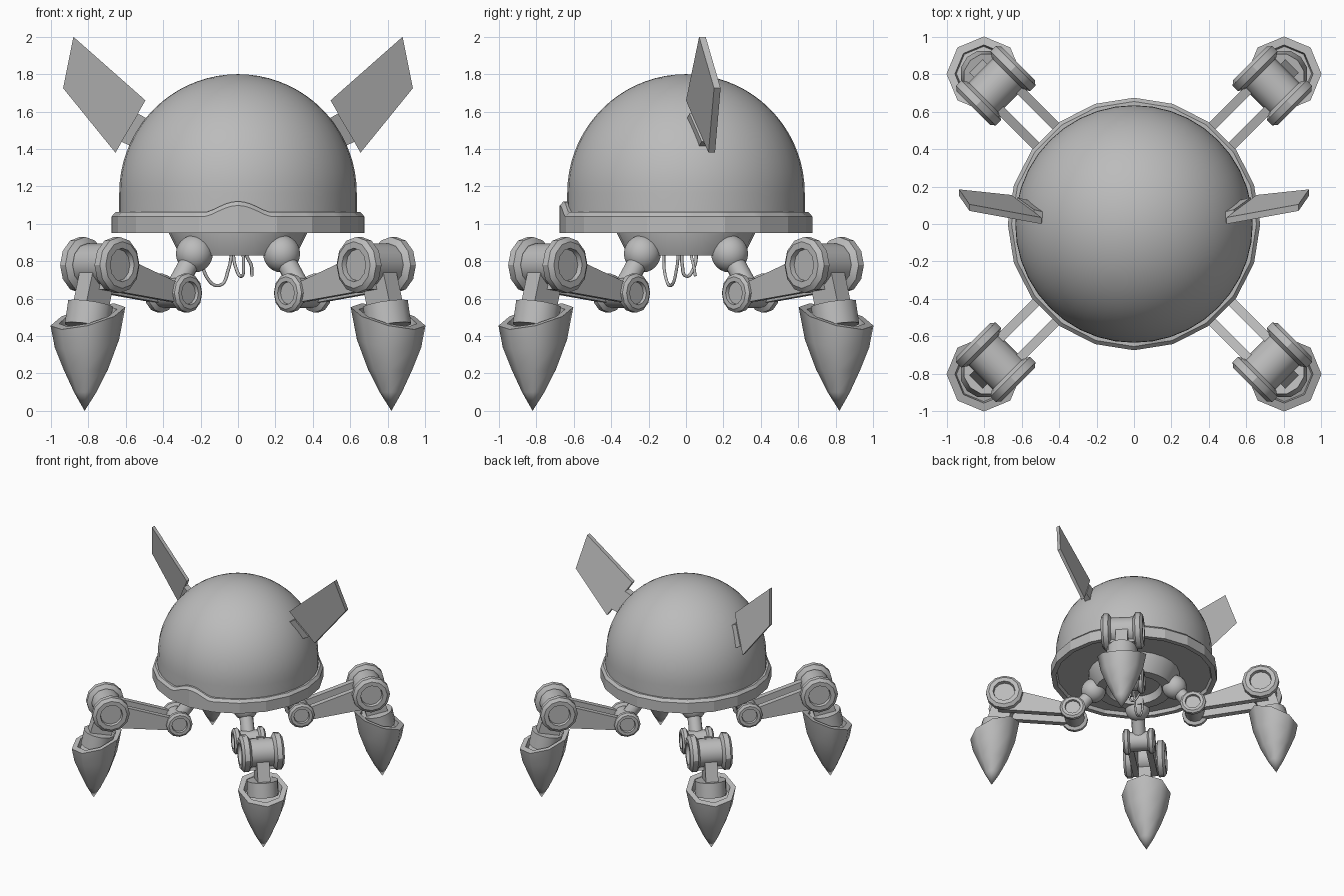
import bpy, bmesh, math
from mathutils import Matrix, Vector

if "Cube" in bpy.data.objects:
    bpy.data.objects.remove(bpy.data.objects["Cube"], do_unlink=True)

grey = bpy.data.materials.new("plain grey metal")
grey.use_nodes = True
grey.diffuse_color = (0.5, 0.5, 0.5, 1)
grey.node_tree.nodes["Principled BSDF"].inputs["Base Color"].default_value = (0.5, 0.5, 0.5, 1)


def finish(name, bm, matrix=Matrix(), angle=40):
    """Turn a bmesh into a named object, smooth except at sharp edges."""
    bmesh.ops.remove_doubles(bm, verts=bm.verts, dist=1e-5)
    bmesh.ops.recalc_face_normals(bm, faces=bm.faces)
    for f in bm.faces:
        f.smooth = True
    for e in bm.edges:
        e.smooth = e.calc_face_angle(0) < math.radians(angle)
    mesh = bpy.data.meshes.new(name)
    bm.to_mesh(mesh)
    bm.free()
    mesh.transform(matrix)
    mesh.materials.append(grey)
    obj = bpy.data.objects.new(name, mesh)
    bpy.context.collection.objects.link(obj)
    return obj


def lathe(name, profile, sides, matrix=Matrix(), angle=40, split=1, warp=None):
    """Spin (radius, height) points; split adds points along each flat side."""
    bm = bmesh.new()
    corners = [Vector((math.cos(math.tau * i / sides), math.sin(math.tau * i / sides), 0))
               for i in range(sides)]
    around = [corners[i].lerp(corners[(i + 1) % sides], k / split)
              for i in range(sides) for k in range(split)]
    rings = []
    for r, h in profile:
        points = [p * r + Vector((0, 0, h)) for p in around]
        rings.append([bm.verts.new(warp(p) if warp else p) for p in points])
    n = len(around)
    for a, b in zip(rings, rings[1:]):
        for i in range(n):
            j = (i + 1) % n
            bm.faces.new((a[i], a[j], b[j], b[i]))
    bmesh.ops.dissolve_degenerate(bm, dist=1e-6, edges=bm.edges)
    return finish(name, bm, matrix, angle)


def rod(name, a, b, radius, sides, matrix):
    a, b = Vector(a), Vector(b)
    turn = (b - a).to_track_quat('Z', 'Y').to_matrix().to_4x4()
    length = (b - a).length
    return lathe(name, [(0, 0), (radius, 0), (radius, length), (0, length)], sides,
                 matrix @ Matrix.Translation(a) @ turn)


def slab(name, front, back, matrix=Matrix()):
    """Solid between two matching outlines."""
    bm = bmesh.new()
    a = [bm.verts.new(p) for p in front]
    b = [bm.verts.new(p) for p in back]
    bm.faces.new(a)
    bm.faces.new(b[::-1])
    for i in range(len(a)):
        j = (i + 1) % len(a)
        bm.faces.new((a[i], b[i], b[j], a[j]))
    return finish(name, bm, matrix, 20)


def plate(name, outline, y0, y1, matrix):
    return slab(name, [(x, y0, z) for x, z in outline],
                [(x, y1, z) for x, z in outline], matrix)


# Dome
arc = [(0.635 * math.cos(math.radians(a)), 1.165 + 0.635 * math.sin(math.radians(a)))
       for a in range(0, 91, 5)]
lathe("dome", [(0.635, 1.03)] + arc, 40)


# Faceted rim, raised into a low arch at the front
def arch(p):
    if p.y < 0 and p.z > 1.0 and abs(p.x) < 0.17:
        p.z += 0.058 * math.cos(p.x / 0.17 * math.pi / 2) ** 1.3
    return p


lathe("rim", [(0, 0.98), (0.625, 0.98), (0.635, 0.95), (0.675, 0.95), (0.675, 1.04),
              (0.655, 1.062), (0.6, 1.062)], 20, angle=15, split=6, warp=arch)

# Hull under the rim, with a recessed opening
lathe("hull", [(0.37, 0.985), (0.37, 0.95), (0.31, 0.83), (0.23, 0.83), (0.21, 0.89), (0, 0.89)], 24)

# Fins and their mounts
for side, label in ((1, "left"), (-1, "right")):
    def sheet(outline, offset):
        return [(side * x, 0.373 * (x - 0.495) - 0.216 * (z - 1.66) + offset, z)
                for x, z in outline]
    blade = [(0.88, 2.0), (0.935, 1.725), (0.655, 1.38), (0.495, 1.66)]
    mount = [(0.625, 1.44), (0.535, 1.59), (0.43, 1.53), (0.5, 1.38)]
    slab(label + "_fin", sheet(blade, 0), sheet(blade, 0.035))
    slab(label + "_fin_mount", sheet(mount, -0.012), sheet(mount, 0.047))

# Legs: local x points outward, y across the leg
HIP, ELBOW, KNEE = (0.33, 0, 0.84), (0.49, 0, 0.63), (1.045, 0, 0.78)
DISC = [(0, -0.04), (0.12, -0.04), (0.15, -0.02), (0.15, 0.02), (0.125, 0.04),
        (0.09, 0.04), (0.085, 0.012), (0, 0.012)]
FOOT = [(0, 0), (0.06, 0.1), (0.118, 0.22), (0.172, 0.36), (0.2, 0.505),
        (0.155, 0.505), (0.145, 0.45), (0, 0.45)]


def lean(p):
    return Vector((p.x + 1.16 - 0.05 * p.z, p.y, p.z - 0.35 * p.x * min(1, p.z / 0.45) ** 3))


for k, leg in enumerate(("back_left", "back_right", "front_right", "front_left")):
    place = Matrix.Rotation(math.radians(45 + 90 * k), 4, 'Z')
    bm = bmesh.new()
    bmesh.ops.create_uvsphere(bm, u_segments=20, v_segments=12, radius=0.1)
    finish(leg + "_hip_ball", bm, place @ Matrix.Translation(HIP))
    rod(leg + "_hip_link", HIP, ELBOW, 0.055, 12, place)
    for joint, at, size, gap in (("elbow", ELBOW, 0.7, 0.1), ("knee", KNEE, 1, 0.13)):
        x, _, z = at
        rod(leg + "_" + joint + "_hub", (x, -gap, z), (x, gap, z), 0.115 * size, 12, place)
        for s in (-1, 1):
            turn = Matrix.Rotation(-s * math.pi / 2, 4, 'X')
            lathe(leg + "_" + joint + "_disc", DISC, 12,
                  place @ Matrix.Translation((x, s * gap, z)) @ turn @ Matrix.Scale(size, 4), 30)
    for s in (-1, 1):
        plate(leg + "_arm_bar", [(0.47, 0.57), (0.49, 0.665), (1.045, 0.85), (1.1, 0.65)],
              s * 0.05, s * 0.1, place)
    plate(leg + "_shin", [(0.95, 0.82), (1.0, 0.88), (1.11, 0.87), (1.22, 0.5), (1.04, 0.5)],
          -0.05, 0.05, place)
    rod(leg + "_shin_collar", (1.14, 0, 0.45), (1.115, 0, 0.57), 0.125, 12, place)
    lathe(leg + "_foot", FOOT, 8, place, 50, warp=lean)

# Loose cables hanging from the hull
CABLES = [((-0.19, -0.12, 0.89), (-0.17, -0.11, 0.72), (-0.1, -0.08, 0.67), (-0.05, -0.05, 0.76), (-0.03, -0.04, 0.89)),
          ((-0.03, 0.06, 0.89), (-0.01, 0.04, 0.76), (0.02, 0.0, 0.72), (0.03, -0.02, 0.78), (0.02, -0.02, 0.89)),
          ((0.03, 0.02, 0.89), (0.05, 0.03, 0.82), (0.07, 0.04, 0.78), (0.075, 0.05, 0.72))]
for path in CABLES:
    curve = bpy.data.curves.new("cable", 'CURVE')
    curve.dimensions = '3D'
    curve.bevel_depth = 0.009
    curve.bevel_resolution = 1
    curve.resolution_u = 6
    curve.use_fill_caps = True
    spline = curve.splines.new('BEZIER')
    spline.bezier_points.add(len(path) - 1)
    for point, co in zip(spline.bezier_points, path):
        point.co = co
        point.handle_left_type = point.handle_right_type = 'AUTO'
    curve.materials.append(grey)
    bpy.context.collection.objects.link(bpy.data.objects.new("cable", curve))
